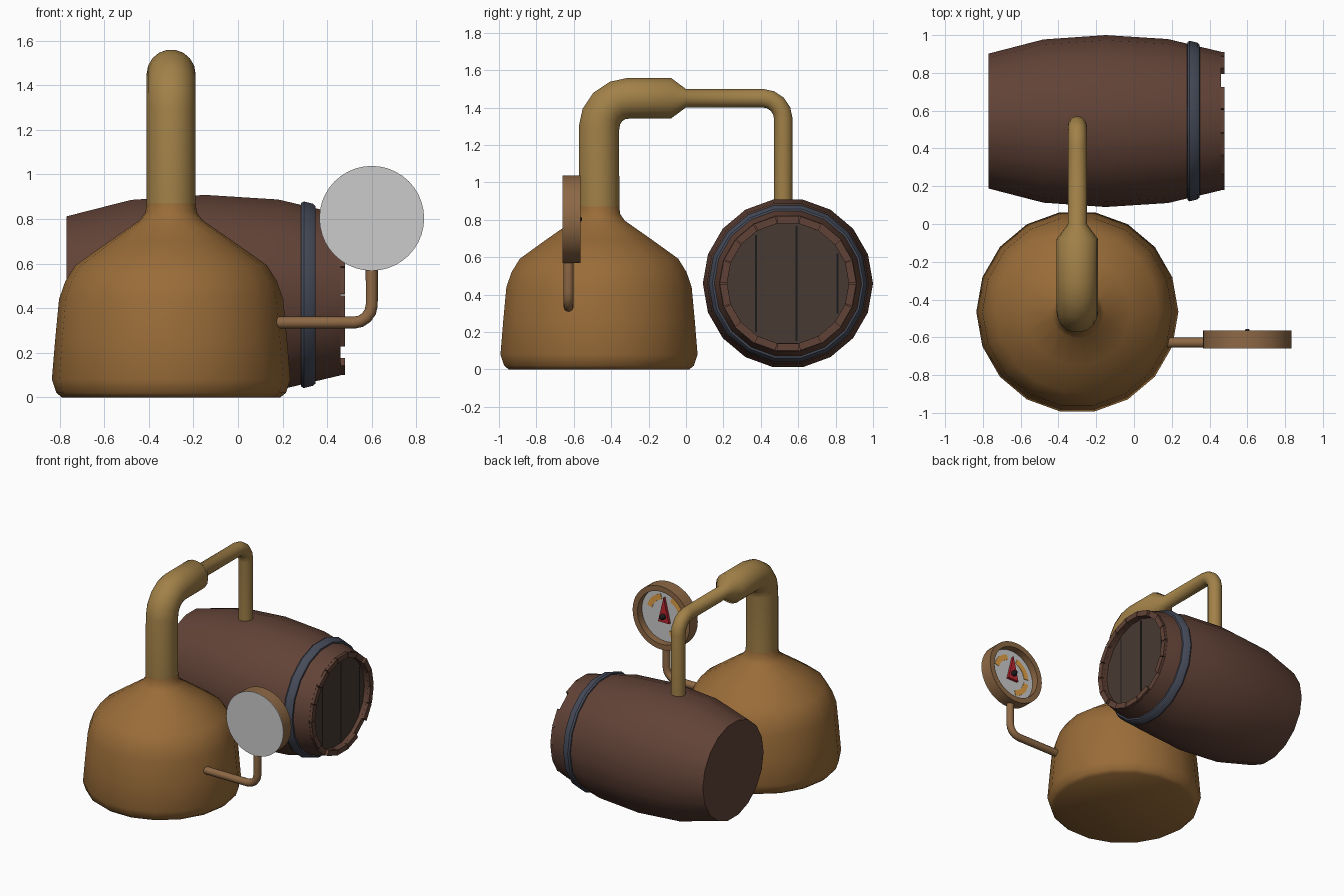
import bpy, bmesh
from math import sin, cos, pi, radians
from mathutils import Vector as V

if "Cube" in bpy.data.objects:
    bpy.data.objects.remove(bpy.data.objects["Cube"])


def mat(name, r, g, b):
    m = bpy.data.materials.new(name)
    m.diffuse_color = (r, g, b, 1)
    m.use_nodes = True
    m.node_tree.nodes["Principled BSDF"].inputs["Base Color"].default_value = m.diffuse_color
    return m


COPPER = mat("copper", .32, .15, .04)
BRASS = mat("brass", .36, .22, .065)
CASE = mat("case_bronze", .27, .14, .06)
WOOD = mat("wood", .12, .055, .038)
LID = mat("lid_wood", .065, .042, .032)
DARK = mat("dark", .012, .011, .011)
IRON = mat("iron", .06, .07, .10)
WHITE = mat("white", .7, .7, .7)
ORANGE = mat("orange", .75, .35, .06)
RED = mat("red", .5, .02, .03)


def finish(name, bm, material, smooth=40):
    bmesh.ops.recalc_face_normals(bm, faces=bm.faces[:])
    me = bpy.data.meshes.new(name)
    bm.to_mesh(me)
    bm.free()
    ob = bpy.data.objects.new(name, me)
    bpy.context.collection.objects.link(ob)
    if material:
        me.materials.append(material)
    bpy.ops.object.select_all(action='DESELECT')
    ob.select_set(True)
    bpy.context.view_layer.objects.active = ob
    if smooth:
        bpy.ops.object.shade_smooth_by_angle(angle=radians(smooth))
    return ob


def sweep(name, path, radii, side, material, n=18, axis=None, caps=(True, True)):
    """Rings of given radius along a planar path; side is the plane normal."""
    bm = bmesh.new()
    P, B, rings = [V(p) for p in path], V(side), []
    for i, p in enumerate(P):
        if axis:
            t = V(axis)
        else:
            t = V()
            if i > 0:
                t += (p - P[i - 1]).normalized()
            if i < len(P) - 1:
                t += (P[i + 1] - p).normalized()
            t.normalize()
        N = B.cross(t)
        rings.append([bm.verts.new(p + radii[i] * (cos(a) * B + sin(a) * N))
                      for a in (2 * pi * k / n for k in range(n))])
    for a, b in zip(rings, rings[1:]):
        for k in range(n):
            j = (k + 1) % n
            bm.faces.new((a[k], a[j], b[j], b[k]))
    if caps[0]:
        bm.faces.new(rings[0])
    if caps[1]:
        bm.faces.new(rings[-1])
    return finish(name, bm, material)


def prism(name, pts, offset, material):
    """Extrude a planar outline by an offset."""
    bm = bmesh.new()
    a = [bm.verts.new(p) for p in pts]
    b = [bm.verts.new(V(p) + V(offset)) for p in pts]
    n = len(a)
    bm.faces.new(a)
    bm.faces.new(b)
    for i in range(n):
        bm.faces.new((a[i], a[(i + 1) % n], b[(i + 1) % n], b[i]))
    return finish(name, bm, material, 0)


def arc(cx, cz, r, a0, a1, n=4):
    return [(cx + r * cos(radians(a0 + (a1 - a0) * i / n)),
             cz + r * sin(radians(a0 + (a1 - a0) * i / n))) for i in range(n + 1)]


# Still pot
SX, SY = -.30, -.465
prof = [(.49, 0), (.515, .02), (.535, .08), (.52, .26), (.503, .44), (.475, .52),
        (.43, .592), (.285, .695), (.14, .795), (.115, .83), (.11, .87)]
sweep("still_pot", [(SX, SY, z) for r, z in prof], [r for r, z in prof],
      (1, 0, 0), COPPER, axis=(0, 0, 1), caps=(True, False))

# Neck and delivery pipe, ending inside the barrel
neck = [(SY, .87)] + arc(-.305, 1.29, .16, 180, 90) + [(-.08, 1.45)]
thin = [(0, 1.45)] + arc(.41, 1.34, .11, 90, 0) + [(.52, .85)]
sweep("still_neck_pipe", [(SX, y, z) for y, z in neck + thin],
      [.11] * len(neck) + [.05] * len(thin), (1, 0, 0), BRASS, caps=(False, True))

# Barrel with a recessed right end
BY, BZ = .545, .46
bp = [(-.77, .357), (-.48, .432), (-.15, .455), (.18, .434), (.46, .367),
      (.46, .325), (.43, .325)]
sweep("barrel_body", [(x, BY, BZ) for x, r in bp], [r for x, r in bp],
      (0, 1, 0), WOOD, axis=(1, 0, 0), caps=(True, False))
sweep("barrel_lid", [(.41, BY, BZ), (.432, BY, BZ)], [.33, .33], (0, 1, 0), LID)

# Lid plank gaps
for i, y in enumerate((.375, .59, .81)):
    h = (.31 ** 2 - (y - BY) ** 2) ** .5
    prism(f"lid_gap_{i}", [(.428, y - .005, BZ - h), (.428, y + .005, BZ - h),
                           (.428, y + .005, BZ + h), (.428, y - .005, BZ + h)],
          (.006, 0, 0), DARK)

# Stave tips, a few of them short
for k in range(18):
    if k in (2, 11, 15):
        continue
    a, b = radians(20 * k + .4), radians(20 * k + 19.6)
    pts = [(.455, BY + r * cos(t), BZ + r * sin(t))
           for r, t in ((.325, a), (.365, a), (.365, b), (.325, b))]
    prism(f"stave_tip_{k}", pts, (.025, 0, 0), WOOD)

# Iron hoop
hp = [(.28, .395), (.283, .418), (.295, .425), (.335, .415), (.347, .405), (.35, .375)]
sweep("barrel_hoop", [(x, BY, BZ) for x, r in hp], [r for x, r in hp],
      (0, 1, 0), IRON, axis=(1, 0, 0), caps=(False, False))

# Gauge stem
GX, GZ = .60, .803
stem = [(.14, .335)] + arc(.52, .415, .08, -90, 0) + [(GX, .60)]
sweep("gauge_stem", [(x, -.628, z) for x, z in stem], [.027] * len(stem),
      (0, 1, 0), CASE, n=12)

# Gauge case, grey plate on the front, dial facing the back
gp = [(-.657, .235), (-.565, .235), (-.565, .195), (-.62, .195)]
sweep("gauge_case", [(GX, y, GZ) for y, r in gp], [r for y, r in gp],
      (1, 0, 0), CASE, n=40, axis=(0, 1, 0), caps=(False, False))
sweep("gauge_back_plate", [(GX, -.66, GZ), (GX, -.655, GZ)], [.235, .235],
      (1, 0, 0), None, n=40)
sweep("gauge_dial", [(GX, -.63, GZ), (GX, -.618, GZ)], [.197, .197],
      (1, 0, 0), WHITE, n=40)

# Dial scale arcs, needle and hub
for i, (a0, a1) in enumerate(((15, 75), (110, 175), (190, 255))):
    ring = arc(GX, GZ, .155, a0, a1, 8) + arc(GX, GZ, .115, a1, a0, 8)
    prism(f"dial_arc_{i}", [(x, -.619, z) for x, z in ring], (0, .004, 0), ORANGE)
prism("gauge_needle", [(GX - .045, -.612, GZ - .045), (GX + .045, -.612, GZ - .045),
                       (GX, -.612, GZ + .14)], (0, .02, 0), RED)
sweep("needle_hub", [(GX, -.615, GZ), (GX, -.575, GZ), (GX, -.555, GZ)],
      [.022, .02, .008], (1, 0, 0), DARK, n=10)
